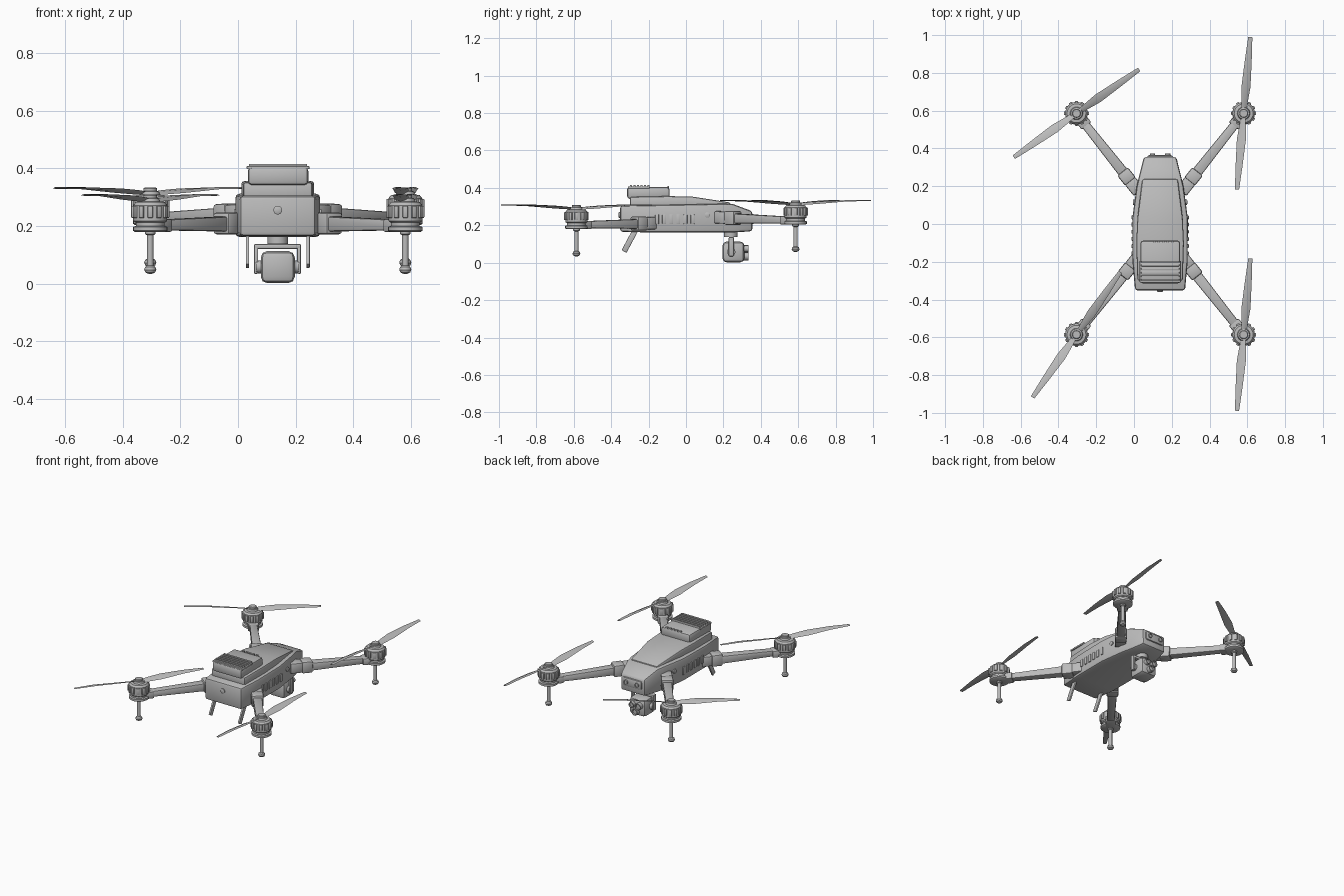
import bpy, bmesh, math
from math import radians, sin, cos, pi
from mathutils import Vector, Matrix

if "Cube" in bpy.data.objects:
    bpy.data.objects.remove(bpy.data.objects["Cube"])

grey = bpy.data.materials.new("matte_grey")
grey.use_nodes = True
grey.diffuse_color = (0.5, 0.5, 0.5, 1)
grey.node_tree.nodes["Principled BSDF"].inputs["Base Color"].default_value = (0.5, 0.5, 0.5, 1)

CX = 0.138  # centre line of the body
parts = []


def finish(name, bm, bevel=0.0, matrix=None):
    """Bevel the sharp edges, place the mesh and make it an object."""
    bmesh.ops.recalc_face_normals(bm, faces=bm.faces)
    if bevel:
        sharp = [e for e in bm.edges if e.calc_face_angle(0) > radians(40)]
        bmesh.ops.bevel(bm, geom=sharp, offset=bevel, segments=2, profile=0.5,
                        affect='EDGES', clamp_overlap=True)
    if matrix:
        bm.transform(matrix)
    mesh = bpy.data.meshes.new(name)
    bm.to_mesh(mesh)
    bm.free()
    mesh.materials.append(grey)
    obj = bpy.data.objects.new(name, mesh)
    bpy.context.collection.objects.link(obj)
    parts.append(obj)
    return obj


def box(name, lo, hi, bevel=0.0, matrix=None):
    bm = bmesh.new()
    lo, hi = Vector(lo), Vector(hi)
    place = Matrix.Translation((lo + hi) / 2) @ Matrix.Diagonal((*(hi - lo), 1))
    bmesh.ops.create_cube(bm, size=1, matrix=place)
    return finish(name, bm, bevel, matrix)


def lathe(name, profile, matrix, sides=24):
    """Turn (radius, height) points round z."""
    rings = [[(r * cos(2 * pi * i / sides), r * sin(2 * pi * i / sides), z)
              for i in range(sides)] for r, z in profile]
    return loft(name, rings, matrix=matrix)


def loft(name, rings, bevel=0.0, matrix=None):
    bm = bmesh.new()
    rows = [[bm.verts.new(p) for p in ring] for ring in rings]
    n = len(rows[0])
    for a, b in zip(rows, rows[1:]):
        for i in range(n):
            bm.faces.new((a[i], a[(i + 1) % n], b[(i + 1) % n], b[i]))
    bm.faces.new(rows[0])
    bm.faces.new(rows[-1])
    return finish(name, bm, bevel, matrix)


def hull(name, stations, bevel):
    """Box-like hull from stations of y, half width, bottom, top."""
    rings = [[(CX - w, y, lo), (CX + w, y, lo), (CX + w, y, hi), (CX - w, y, hi)]
             for y, w, lo, hi in stations]
    return loft(name, rings, bevel)


def along(x, y, z, axis):
    """Matrix that points local z along an axis."""
    return Matrix.Translation((x, y, z)) @ Vector(axis).to_track_quat('Z', 'Y').to_matrix().to_4x4()


# Body and lid
hull("body_shell", [(-0.352, 0.132, 0.165, 0.305), (-0.2, 0.146, 0.162, 0.308),
                    (0.03, 0.147, 0.162, 0.312), (0.2, 0.124, 0.162, 0.316),
                    (0.25, 0.112, 0.162, 0.314), (0.355, 0.086, 0.168, 0.275)], 0.014)
hull("body_lid", [(-0.3, 0.12, 0.29, 0.352), (-0.1, 0.126, 0.29, 0.356),
                  (0.03, 0.12, 0.29, 0.354), (0.238, 0.094, 0.29, 0.322)], 0.01)

# Battery pack with cooling ridges and buttons
box("battery_pack", (0.034, -0.315, 0.342), (0.244, -0.088, 0.405), 0.014)
box("battery_rim", (0.03, -0.31, 0.397), (0.248, -0.195, 0.408), 0.003)
for i in range(6):
    y = -0.3 + i * 0.019
    box("battery_ridge", (0.038, y, 0.4), (0.24, y + 0.01, 0.416), 0.002)
for i in range(5):
    x = 0.1 + i * 0.024
    box("battery_button", (x, -0.1, 0.4), (x + 0.014, -0.091, 0.411))

# Nose sensor and tail button
box("nose_sensor", (CX - 0.068, 0.34, 0.205), (CX + 0.068, 0.364, 0.262), 0.01)
for x in (-0.04, 0.04):
    lathe("nose_lens", [(0.014, 0), (0.014, 0.012), (0.009, 0.012), (0.009, 0.008)],
          along(CX + x, 0.36, 0.234, (0, 1, 0)))
lathe("tail_button", [(0.015, 0), (0.015, 0.008), (0.012, 0.01)],
      along(CX, -0.35, 0.255, (0, -1, 0)))

# Side vents, side buttons and rear skids
for side in (-1, 1):
    for i in range(6):
        y = -0.165 + i * 0.038
        a, b = CX + side * 0.138, CX + side * 0.152
        box("side_vent", (min(a, b), y, 0.207), (max(a, b), y + 0.02, 0.258), 0.003)
    lathe("side_button", [(0.014, 0), (0.014, 0.012), (0.01, 0.014)],
          along(CX + side * 0.13, 0.115, 0.255, (side, 0, 0)))
    tilt = Matrix.Translation((CX + side * 0.105, -0.27, 0.175)) @ Matrix.Rotation(radians(-28), 4, 'X')
    box("rear_skid", (-0.006, -0.015, -0.13), (0.006, 0.015, 0.0), 0.003, tilt)

# Camera and gimbal
lathe("gimbal_mount", [(0.036, 0), (0.036, 0.03), (0.03, 0.036)], along(CX, 0.24, 0.137, (0, 0, 1)))
box("gimbal_bar", (0.055, 0.228, 0.12), (0.219, 0.256, 0.137), 0.005)
box("gimbal_arm_right", (0.055, 0.228, 0.034), (0.07, 0.256, 0.135), 0.005)
box("gimbal_arm_left", (0.205, 0.228, 0.034), (0.219, 0.256, 0.135), 0.005)
lathe("gimbal_pivot", [(0.022, 0), (0.022, 0.15)], along(0.062, 0.242, 0.058, (1, 0, 0)))
box("camera_body", (0.079, 0.195, 0.002), (0.197, 0.312, 0.113), 0.022)
for x, z, r in ((0.115, 0.075, 0.021), (0.163, 0.075, 0.018), (0.138, 0.034, 0.021)):
    lathe("camera_lens", [(r, 0), (r, 0.034), (r * 0.75, 0.034), (r * 0.7, 0.026)],
          along(x, 0.3, z, (0, 1, 0)))


def propeller(x, y, z, angle):
    """Two tapered, twisted blades on one hub."""
    stations = [(0.015, 0.024, 24), (0.06, 0.036, 24), (0.14, 0.05, 17),
                (0.28, 0.037, 10), (0.405, 0.022, 5)]
    for turn in (0, 180):
        rings = []
        for r, w, pitch in stations:
            c, s = cos(radians(pitch)), sin(radians(pitch))
            rise = 0.018 * min(r / 0.25, 1)
            outline = [(-w / 2, 0), (0, 0.004), (w / 2, 0), (0, -0.002)]
            rings.append([(r, u * c - v * s, rise + u * s + v * c) for u, v in outline])
        loft("propeller_blade", rings,
             matrix=Matrix.Translation((x, y, z)) @ Matrix.Rotation(radians(angle + turn), 4, 'Z'))


# Arms, motors, landing legs and propellers
spin = {(-1, -1): 55, (1, -1): 85, (-1, 1): 35, (1, 1): 85}
for (sx, sy), angle in spin.items():
    lift = 0.024 if sy > 0 else 0.0
    root = Vector((CX + sx * 0.125, sy * 0.185, 0.208 + lift * 1.3))
    tip = Vector((CX + sx * 0.4425, sy * 0.586, 0.203 + lift))
    run = tip - root
    length = run.length
    heading = math.atan2(run.y, run.x)
    slope = -math.asin(run.z / length)
    m = Matrix.Translation(root) @ Matrix.Rotation(heading, 4, 'Z') @ Matrix.Rotation(slope, 4, 'Y')

    box("arm_root", (-0.02, -0.034, -0.03), (0.055, 0.034, 0.036), 0.008, m)
    box("arm_hinge", (0.05, -0.036, -0.036), (0.118, 0.036, 0.04), 0.01, m)
    loft("arm_tube", [[(d, -w, -h), (d, w, -h), (d, w, h), (d, -w, h)]
                      for d, w, h in ((0.1, 0.028, 0.026), (length - 0.03, 0.022, 0.018))], 0.007, m)
    box("motor_bracket", (length - 0.085, -0.032, -0.024), (length, 0.032, 0.02), 0.006, m)

    hub = Matrix.Translation((tip.x, tip.y, lift))
    lathe("motor_base", [(0.054, 0.18), (0.06, 0.184), (0.06, 0.197), (0.05, 0.2), (0.05, 0.225)], hub)
    lathe("motor_bell", [(0.052, 0.212), (0.059, 0.218), (0.059, 0.272), (0.05, 0.283),
                         (0.034, 0.285), (0.03, 0.296), (0.024, 0.297), (0.024, 0.306), (0.02, 0.309)], hub)
    for i in range(12):
        box("motor_rib", (0.05, -0.009, 0.228), (0.066, 0.009, 0.27), 0.003,
            hub @ Matrix.Rotation(2 * pi * i / 12, 4, 'Z'))
    lathe("landing_leg", [(0.018, 0.185), (0.018, 0.172), (0.011, 0.168), (0.011, 0.06)], hub, 16)
    lathe("landing_foot", [(0.006, 0.034), (0.017, 0.039), (0.021, 0.048), (0.018, 0.058), (0.01, 0.064)], hub, 16)
    propeller(tip.x, tip.y, 0.289 + lift, angle)

# Smooth shading with sharp edges kept
bpy.ops.object.select_all(action='DESELECT')
for obj in parts:
    obj.select_set(True)
bpy.context.view_layer.objects.active = parts[0]
bpy.ops.object.shade_smooth_by_angle(angle=radians(35))
